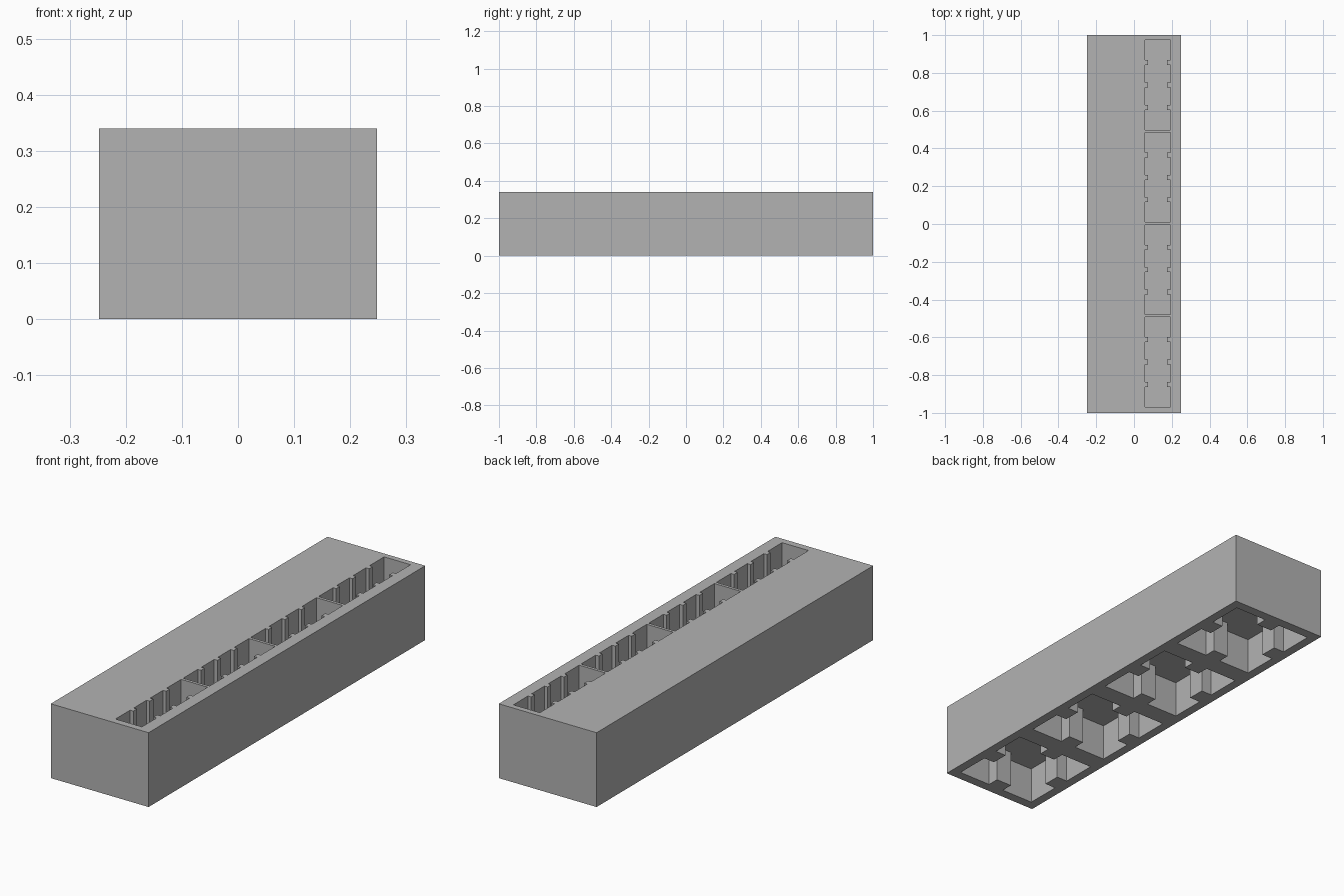
import bpy, bmesh
from mathutils import Matrix, Vector

cube = bpy.data.objects.get("Cube")
if cube:
    bpy.data.objects.remove(cube, do_unlink=True)

WIDTH, LENGTH, HEIGHT = 0.495, 2.0, 0.34
POCKET_TOP, SLOT_FLOOR = 0.17, 0.19

grey = bpy.data.materials.new("plain_grey")
grey.use_nodes = True
colour = (0.45, 0.45, 0.45, 1)
grey.diffuse_color = colour
grey.node_tree.nodes["Principled BSDF"].inputs["Base Color"].default_value = colour


def side(start, end, tabs, tab_width, tab_depth):
    """One side of an outline, with tabs reaching inwards (to the left)."""
    a, b = Vector(start), Vector(end)
    along = (b - a).normalized()
    inward = Vector((-along.y, along.x)) * tab_depth
    points = [a]
    for i in range(tabs):
        mid = a.lerp(b, (i + 1) / (tabs + 1))
        p, q = mid - along * tab_width / 2, mid + along * tab_width / 2
        points += [p, p + inward, q + inward, q]
    return points


def outline(w, l, end_tabs, side_tabs, tab_width, tab_depth):
    """Rectangle with inward tabs on its ends and sides."""
    x, y = w / 2, l / 2
    corners = [(-x, -y), (x, -y), (x, y), (-x, y)]
    points = []
    for i, c in enumerate(corners):
        tabs = side_tabs if i % 2 else end_tabs
        points += side(c, corners[(i + 1) % 4], tabs, tab_width, tab_depth)
    return points


def prism(name, points, centre, z0, z1):
    bm = bmesh.new()
    face = bm.faces.new([bm.verts.new((p.x + centre[0], p.y + centre[1], z0)) for p in points])
    top = bmesh.ops.extrude_face_region(bm, geom=[face])["geom"]
    moved = [v for v in top if isinstance(v, bmesh.types.BMVert)]
    bmesh.ops.translate(bm, verts=moved, vec=(0, 0, z1 - z0))
    bmesh.ops.recalc_face_normals(bm, faces=bm.faces)
    mesh = bpy.data.meshes.new(name)
    bm.to_mesh(mesh)
    bm.free()
    mesh.materials.append(grey)
    obj = bpy.data.objects.new(name, mesh)
    bpy.context.collection.objects.link(obj)
    return obj


# Solid block
block = prism("block", outline(WIDTH, LENGTH, 0, 0, 0, 0), (0, 0), 0, HEIGHT)

# Cutters: row of tabbed slots on top, row of tabbed square pockets underneath
cutters = []
slot = outline(0.134, 0.475, 0, 3, 0.026, 0.016)
pocket = outline(0.41, 0.41, 1, 1, 0.08, 0.055)
for i in range(4):
    cutters.append(prism("slot_cutter", slot, (0.125, 0.736 - 0.489 * i), SLOT_FLOOR, HEIGHT + 0.1))
    cutters.append(prism("pocket_cutter", pocket, (0, 0.75 - 0.5 * i), -0.1, POCKET_TOP))

for cutter in cutters:
    cutter.hide_render = True
    mod = block.modifiers.new("cut", "BOOLEAN")
    mod.operation = "DIFFERENCE"
    mod.solver = "EXACT"
    mod.object = cutter

# Keep the cut result and drop the cutters
bpy.context.view_layer.update()
evaluated = block.evaluated_get(bpy.context.evaluated_depsgraph_get())
cut_mesh = bpy.data.meshes.new_from_object(evaluated)
block.modifiers.clear()
block.data = cut_mesh
for cutter in cutters:
    bpy.data.objects.remove(cutter, do_unlink=True)
